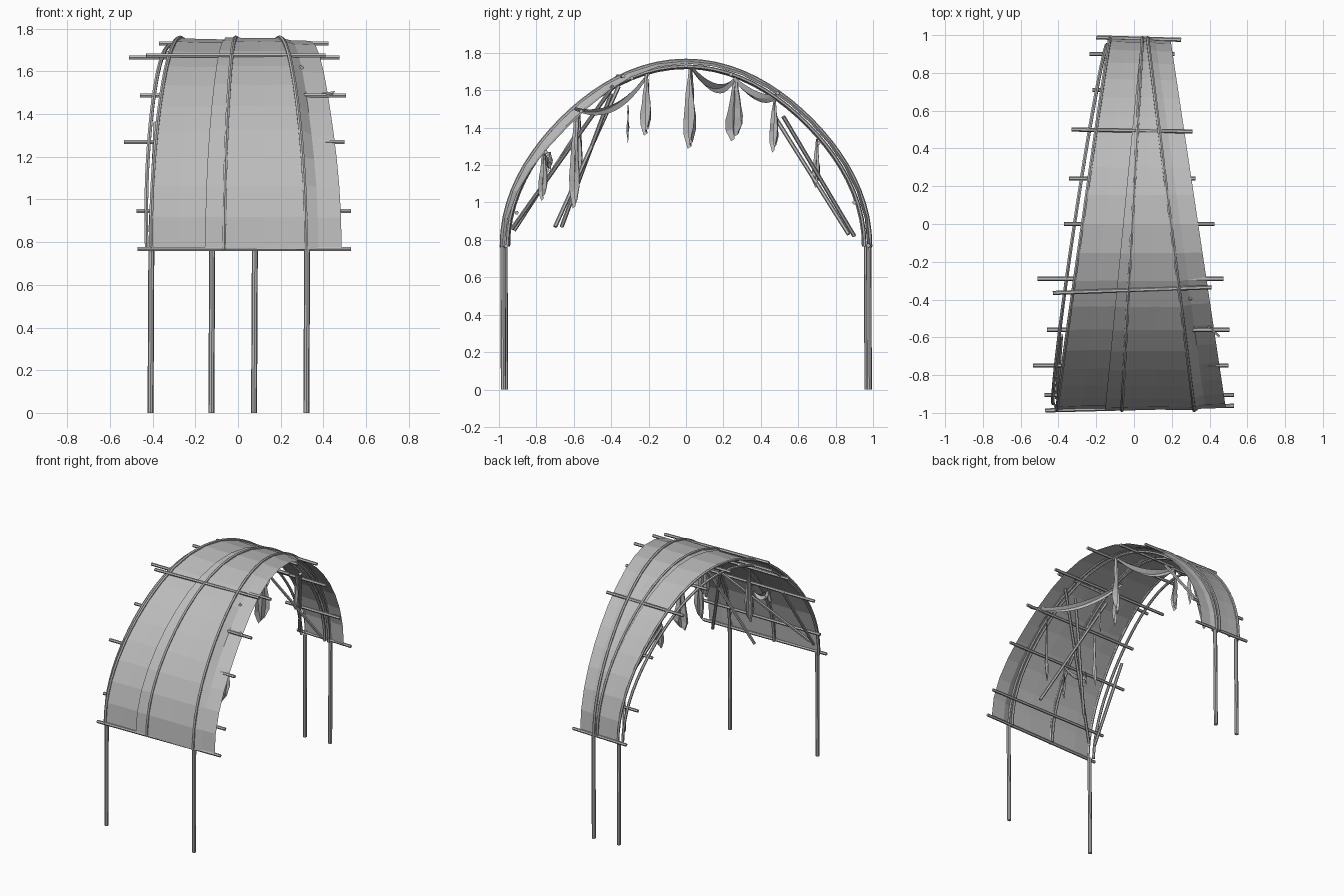
import bpy, math, random
from mathutils import Vector

random.seed(4)
if "Cube" in bpy.data.objects:
    bpy.data.objects.remove(bpy.data.objects["Cube"], do_unlink=True)

SPRING = 0.765   # height where the arch starts
STEPS = 20       # facets along the cover

grey = bpy.data.materials.new("weathered grey")
grey.use_nodes = True
tone = (0.5, 0.5, 0.5, 1)
grey.diffuse_color = tone
grey.node_tree.nodes["Principled BSDF"].inputs["Base Color"].default_value = tone


def add_mesh(name, verts, faces):
    mesh = bpy.data.meshes.new(name)
    mesh.from_pydata([tuple(v) for v in verts], [], faces)
    mesh.materials.append(grey)
    mesh.update()
    obj = bpy.data.objects.new(name, mesh)
    bpy.context.collection.objects.link(obj)
    return obj


def grid(name, rows):
    """Sheet through rows of equally many points."""
    n = len(rows[0])
    faces = [(i * n + j, i * n + j + 1, (i + 1) * n + j + 1, (i + 1) * n + j)
             for i in range(len(rows) - 1) for j in range(n - 1)]
    return add_mesh(name, [p for r in rows for p in r], faces)


def tube(name, path, radius, sides=6):
    """Round pole along a path of points."""
    path = [Vector(p) for p in path]
    verts, faces = [], []
    for i, p in enumerate(path):
        d = (path[min(i + 1, len(path) - 1)] - path[max(i - 1, 0)]).normalized()
        ref = Vector((1, 0, 0)) if abs(d.x) < 0.8 else Vector((0, 0, 1))
        a = d.cross(ref).normalized()
        b = d.cross(a)
        for k in range(sides):
            t = math.tau * k / sides
            verts.append(p + radius * (math.cos(t) * a + math.sin(t) * b))
    for i in range(len(path) - 1):
        for k in range(sides):
            m = (k + 1) % sides
            faces.append((i * sides + k, i * sides + m, (i + 1) * sides + m, (i + 1) * sides + k))
    faces.append(tuple(range(sides))[::-1])
    faces.append(tuple(range(len(verts) - sides, len(verts))))
    return add_mesh(name, verts, faces)


def arch_point(front_x, back_x, t, lift=0.0, bulge=0.0):
    """Point on the arch: t = 0 front foot, t = 1 back foot."""
    a = math.pi * t
    r = 0.985 + 0.008 * math.sin(a) - 0.039 * math.sin(2 * a) ** 2 + lift
    y = -r * math.cos(a)
    x = front_x + (back_x - front_x) * (y + 1) / 2 + bulge * math.sin(a)
    return x, y, SPRING + r * math.sin(a)


def droop(t):
    """Sag of the loose left edge of the cover, deepest on the front slope."""
    return 0.015 + (0.038 * math.sin(math.tau * t) ** 2 if t < 0.5 else 0)


# Cloth cover: two long tapering sheets with a small overlap
# columns: front x, back x, lift, share of the edge sag
def sheet(name, columns):
    rows = []
    for i in range(STEPS + 1):
        t = i / STEPS
        rows.append([arch_point(fx, bx, t, lift - sag * droop(t)) for fx, bx, lift, sag in columns])
    return grid(name, rows)


sheet("cover_right", [(-0.405, -0.125, -0.002, 0), (-0.28, -0.04, -0.007, 0),
                      (-0.06, 0.045, -0.008, 0)])
sheet("cover_left", [(-0.155, 0.04, 0.002, 0), (-0.06, 0.045, 0, 0), (0.13, 0.06, -0.002, 0),
                     (0.325, 0.075, 0, 0), (0.38, 0.11, 0, 0.8), (0.49, 0.19, 0, 1)])

# Bent ribs following the arch: front x, back x, lift, sideways bulge
ribs = {"rib_outer": (-0.435, -0.135, -0.035, -0.03), "rib_right": (-0.41, -0.125, 0, -0.005),
        "rib_middle": (-0.065, 0.045, 0.001, 0), "rib_left": (0.32, 0.07, 0.001, 0),
        "rib_middle_inner": (-0.06, 0.05, -0.03, 0), "rib_left_inner": (0.315, 0.075, -0.03, 0)}
for name, (fx, bx, lift, bulge) in ribs.items():
    n = STEPS * 2
    tube(name, [arch_point(fx, bx, i / n, lift, bulge) for i in range(n + 1)], 0.01)

# Legs
for name, x, y in (("front_leg_right", -0.41, -0.965), ("front_leg_left", 0.32, -0.976),
                   ("back_leg_right", -0.125, 0.968), ("back_leg_left", 0.075, 0.98)):
    tube(name, [(x, y, 0), (x + 0.004, y - 0.003, SPRING)], 0.014, 8)

# Cross poles: two ends (x, y) and height
cross_poles = [
    (-0.47, -0.987, 0.53, -0.962, 0.768), (-0.475, -0.905, 0.53, -0.905, 0.945),
    (-0.535, -0.75, 0.5, -0.75, 1.27), (-0.46, -0.56, 0.505, -0.56, 1.487),
    (-0.51, -0.29, 0.475, -0.29, 1.665), (-0.43, -0.365, 0.41, -0.335, 1.675),
    (-0.37, 0, 0.425, 0, 1.73), (-0.345, 0.24, 0.325, 0.24, 1.685),
    (-0.33, 0.5, 0.31, 0.49, 1.585), (-0.22, 0.71, 0.23, 0.71, 1.32),
    (-0.235, 0.9, 0.215, 0.9, 1.0), (-0.2, 0.988, 0.25, 0.975, 0.77)]
for i, (x0, y0, x1, y1, z) in enumerate(cross_poles):
    tube("cross_pole_%d" % (i + 1), [(x0, y0, z), (x1, y1, z)], 0.011)

# Straight diagonal braces under the cover
braces = [((-0.37, -0.93, 0.86), (0.3, -0.39, 1.62)),
          ((-0.41, -0.92, 0.85), (-0.385, -0.59, 1.36)),
          ((0.27, -0.7, 0.87), (-0.05, -0.36, 1.62)),
          ((-0.1, -0.665, 0.87), (0.2, -0.4, 1.58)),
          ((-0.12, 0.9, 0.82), (0.15, 0.52, 1.46)),
          ((0.09, 0.87, 0.83), (-0.14, 0.48, 1.45))]
for i, (a, b) in enumerate(braces):
    tube("brace_%d" % (i + 1), [a, b], 0.011)


# Hanging rags: crumpled strips, pinched at the top and widest near a slanted hem
def rag(name, x, y, top, bottom, width, turn):
    shape = (0.35, 0.45, 0.6, 0.75, 0.95, 1.0, 0.5)
    rows = []
    for i, s in enumerate(shape):
        f = i / (len(shape) - 1)
        ang = turn + 0.4 * math.sin(3 * f)
        row = []
        for j in range(5):
            c = (j - 2) / 4 * width * s
            fold = 0.15 * width * (1 if j % 2 else -1) * s
            row.append((x + c * math.cos(ang) - fold * math.sin(ang) + random.uniform(-0.003, 0.003),
                        y + c * math.sin(ang) + fold * math.cos(ang) + random.uniform(-0.003, 0.003),
                        top + (bottom - top) * f + 0.012 * (j - 1) * f))
        rows.append(row)
    return grid(name, rows)


rags = [(0.0, -0.76, 1.27, 1.02, 0.06, 0.7), (-0.17, -0.73, 1.27, 1.17, 0.05, 0.8),
        (0.3, -0.59, 1.47, 0.98, 0.07, 0.6), (-0.12, -0.57, 1.47, 1.08, 0.06, 0.3),
        (0.05, -0.31, 1.52, 1.32, 0.02, 0.1), (0.0, -0.21, 1.69, 1.37, 0.08, 0.4),
        (0.18, 0.025, 1.73, 1.3, 0.1, 0.3), (-0.15, 0.265, 1.65, 1.34, 0.11, 0.7),
        (-0.11, 0.475, 1.58, 1.28, 0.07, 0.4), (0.0, 0.7, 1.34, 1.09, 0.06, 0.4)]
for i, r in enumerate(rags):
    rag("rag_%d" % (i + 1), *r)


# Draped sashes slung between poles
def sash(name, a, b, dip, width):
    a, b = Vector(a), Vector(b)
    rows = []
    for i in range(13):
        f = i / 12
        p = a.lerp(b, f) - Vector((0, 0, dip * 4 * f * (1 - f)))
        w = width * (0.45 + 0.55 * math.sin(math.pi * f))
        rows.append([p + Vector((0.3 * w * k, 0.5 * w * abs(k), w * k / 2)) for k in (-1, 0, 1)])
    return grid(name, rows)


sash("sash_front", (0.45, -0.6, 1.5), (-0.05, -0.2, 1.7), 0.09, 0.04)
sash("sash_middle", (0.18, 0.03, 1.71), (-0.15, 0.25, 1.66), 0.075, 0.05)
sash("sash_back", (-0.15, 0.25, 1.66), (-0.11, 0.48, 1.57), 0.05, 0.05)
sash("sash_low", (0.0, -0.76, 1.26), (-0.17, -0.73, 1.25), 0.06, 0.04)
